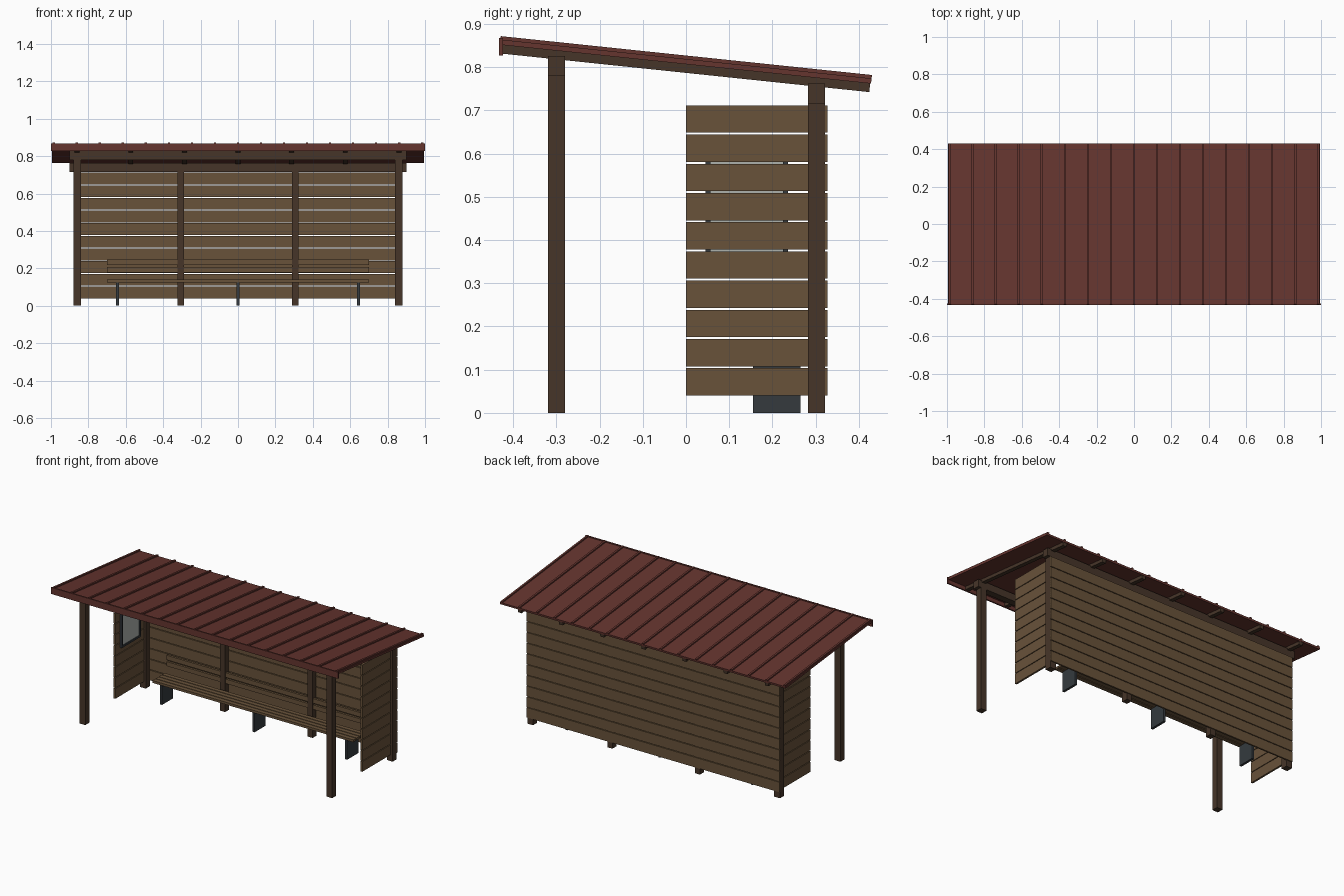
import bpy, math
from mathutils import Matrix

if "Cube" in bpy.data.objects:
    bpy.data.objects.remove(bpy.data.objects["Cube"])


def material(name, rgb):
    m = bpy.data.materials.new(name)
    m.diffuse_color = (*rgb, 1)
    m.use_nodes = True
    m.node_tree.nodes["Principled BSDF"].inputs["Base Color"].default_value = m.diffuse_color
    return m


ROOF = material("red_metal", (0.13, 0.035, 0.028))
SLAT = material("slat_wood", (0.14, 0.085, 0.042))
POST = material("dark_wood", (0.062, 0.036, 0.022))
STEEL = material("dark_steel", (0.035, 0.042, 0.048))
PANEL = material("notice_panel", (0.42, 0.45, 0.42))

TILT = Matrix.Translation((0, 0, 0.819)) @ Matrix.Rotation(-math.atan(0.1047), 4, 'X')


def box(name, x, y, z, mat, frame=None):
    """Box spanning the given (min, max) ranges, optionally in the roof's frame."""
    verts = [(a, b, c) for a in x for b in y for c in z]
    if frame:
        verts = [frame @ Matrix.Translation(v).translation for v in verts]
    faces = [(0, 1, 3, 2), (4, 6, 7, 5), (0, 4, 5, 1), (2, 3, 7, 6), (0, 2, 6, 4), (1, 5, 7, 3)]
    me = bpy.data.meshes.new(name)
    me.from_pydata(verts, [], faces)
    me.materials.append(mat)
    ob = bpy.data.objects.new(name, me)
    bpy.context.collection.objects.link(ob)
    return ob


def span(c, w):
    return (c - w / 2, c + w / 2)


# Posts
for x in (-0.86, 0.86):
    box("front_post", span(x, 0.04), span(-0.3, 0.04), (0, 0.78), POST)
for x in (-0.86, -0.305, 0.305, 0.86):
    w = 0.04 if abs(x) > 0.5 else 0.035
    box("back_post", span(x, w), span(0.302, 0.04), (0, 0.715), POST)

# Beams carrying the roof
box("front_beam", (-0.9, 0.9), span(-0.3, 0.04), (0.78, 0.826), POST)
box("back_beam", (-0.9, 0.9), span(0.302, 0.04), (0.715, 0.762), POST)

# Wall slats: ten courses on the back and both sides
for i in range(10):
    z = (0.04 + 0.0676 * i, 0.04 + 0.0676 * i + 0.0632)
    box("back_slat", (-0.88, 0.88), (0.318, 0.328), z, SLAT)
    for x in (-0.86, 0.86):
        box("side_slat", span(x, 0.012), (0, 0.29), z, SLAT)

# Sloping roof: sheet, standing seams, rafters and front fascia
box("roof_sheet", (-0.995, 0.995), (-0.43, 0.432), (-0.012, 0), ROOF, TILT)
for i in range(17):
    box("roof_seam", span(-0.985 + 0.1231 * i, 0.012), (-0.432, 0.432), (-0.002, 0.008), ROOF, TILT)
for i in range(7):
    box("rafter", span(-0.86 + 0.2867 * i, 0.026), (-0.425, 0.43), (-0.032, -0.012), POST, TILT)
box("front_fascia", (-1, 1), (-0.433, -0.424), (0.827, 0.868), ROOF)

# Bench: seat slats, backrest slats and plate legs
for i in range(4):
    y = 0.148 + 0.032 * i
    box("seat_slat", (-0.7, 0.7), (y, y + 0.027), (0.125, 0.14), SLAT)
for z in ((0.178, 0.206), (0.217, 0.246)):
    box("backrest_slat", (-0.7, 0.7), (0.287, 0.302), z, SLAT)
for x in (-0.645, 0, 0.645):
    box("bench_leg", span(x, 0.015), (0.155, 0.265), (0, 0.125), STEEL)

# Framed notice board on the inside of the left wall
X = (-0.854, -0.841)
for y in ((0.045, 0.057), (0.224, 0.236)):
    box("notice_frame_side", X, y, (0.345, 0.632), STEEL)
for z in ((0.345, 0.357), (0.62, 0.632)):
    box("notice_frame_rail", X, (0.057, 0.224), z, STEEL)
box("notice_panel", (-0.854, -0.846), (0.057, 0.224), (0.357, 0.62), PANEL)
